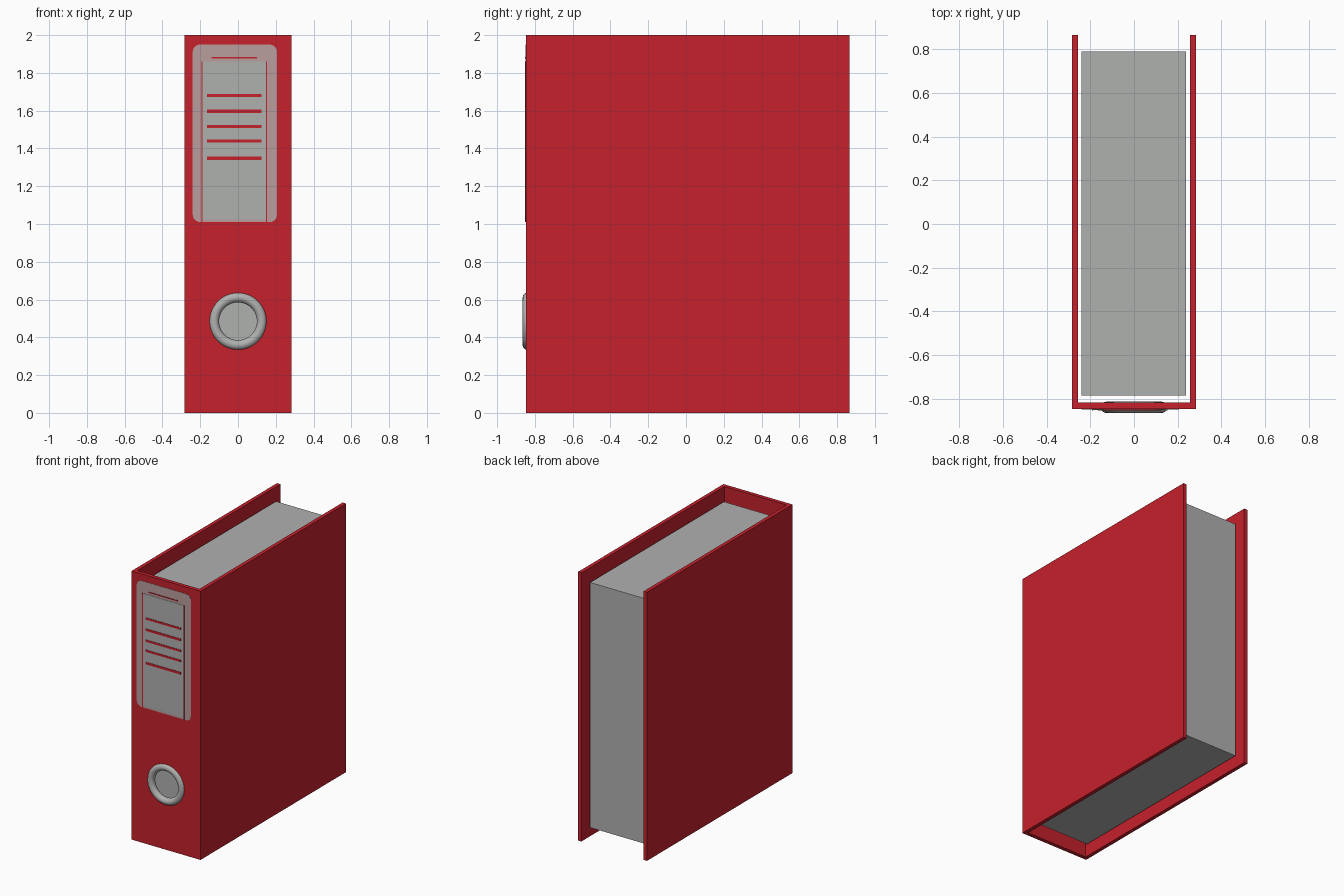
import bpy, bmesh, math

if "Cube" in bpy.data.objects:
    bpy.data.objects.remove(bpy.data.objects["Cube"])

FRONT = -0.847          # outer plane of the spine
HOLE_Z = 0.485


def material(name, rgb):
    m = bpy.data.materials.new(name)
    m.diffuse_color = (*rgb, 1)
    m.use_nodes = True
    m.node_tree.nodes["Principled BSDF"].inputs["Base Color"].default_value = m.diffuse_color
    return m


red = material("red_board", (0.558, 0.015, 0.025))
grey = material("paper_grey", (0.43, 0.44, 0.43))
pink = material("label_border", (0.49, 0.34, 0.34))


def prism(name, pts, vec, mat):
    """Extrude a closed outline of 3D points along vec."""
    bm = bmesh.new()
    face = bm.faces.new([bm.verts.new(p) for p in pts])
    res = bmesh.ops.extrude_face_region(bm, geom=[face])
    verts = [v for v in res["geom"] if isinstance(v, bmesh.types.BMVert)]
    bmesh.ops.translate(bm, verts=verts, vec=vec)
    bmesh.ops.recalc_face_normals(bm, faces=bm.faces)
    me = bpy.data.meshes.new(name)
    bm.to_mesh(me)
    bm.free()
    ob = bpy.data.objects.new(name, me)
    bpy.context.collection.objects.link(ob)
    me.materials.append(mat)
    return ob


def plate(name, x0, x1, z0, z1, depth, mat, r=0.0):
    """Thin plate on the spine, optionally with rounded corners."""
    pts = []
    for cx, cz, a0 in ((x1 - r, z1 - r, 0), (x0 + r, z1 - r, 90),
                       (x0 + r, z0 + r, 180), (x1 - r, z0 + r, 270)):
        for i in range(7 if r else 1):
            a = math.radians(a0 + 15 * i)
            pts.append((cx + r * math.cos(a), FRONT, cz + r * math.sin(a)))
    return prism(name, pts, (0, -depth, 0), mat)


# U-shaped cover: two boards and the spine
X, XI, BACK, INNER = 0.284, 0.256, 0.865, -0.818
outline = [(-X, FRONT), (X, FRONT), (X, BACK), (XI, BACK),
           (XI, INNER), (-XI, INNER), (-XI, BACK), (-X, BACK)]
cover = prism("cover", [(x, y, 0) for x, y in outline], (0, 0, 2), red)

# finger hole through the spine
bpy.ops.mesh.primitive_cylinder_add(vertices=48, radius=0.125, depth=0.06,
                                    location=(0, -0.832, HOLE_Z),
                                    rotation=(math.pi / 2, 0, 0))
cutter = bpy.context.object
cutter.name = "hole_cutter"
cutter.data.materials.append(red)
mod = cover.modifiers.new("finger_hole", 'BOOLEAN')
mod.operation = 'DIFFERENCE'
mod.solver = 'EXACT'
mod.object = cutter
bpy.context.view_layer.objects.active = cover
bpy.ops.object.modifier_apply(modifier=mod.name)
bpy.data.objects.remove(cutter, do_unlink=True)

# metal ring lining the hole
bpy.ops.mesh.primitive_torus_add(major_radius=0.126, minor_radius=0.026,
                                 major_segments=48, minor_segments=16,
                                 location=(0, -0.832 - 0.007, HOLE_Z),
                                 rotation=(math.pi / 2, 0, 0))
ring = bpy.context.object
ring.name = "finger_ring"
ring.data.materials.append(grey)
bpy.ops.object.shade_smooth()

# paper block
prism("pages", [(-0.24, -0.785, 0.08), (0.237, -0.785, 0.08),
                (0.237, 0.79, 0.08), (-0.24, 0.79, 0.08)], (0, 0, 1.825), grey)

# spine label with paler border and writing field
plate("label_border", -0.24, 0.207, 1.01, 1.95, 0.002, pink, 0.04)
plate("label_field", -0.19, 0.15, 1.025, 1.86, 0.004, grey)

# ruled lines
for i, x in enumerate((-0.19, 0.15)):
    plate(f"side_line_{i}", x - 0.003, x + 0.003, 1.01, 1.86, 0.006, red)
plate("top_line", -0.14, 0.10, 1.877, 1.883, 0.006, red)
for i, (z, h) in enumerate(((1.68, 0.016), (1.597, 0.018), (1.515, 0.016),
                            (1.44, 0.016), (1.348, 0.018))):
    plate(f"ruled_line_{i}", -0.165, 0.125, z - h / 2, z + h / 2, 0.006, red)
